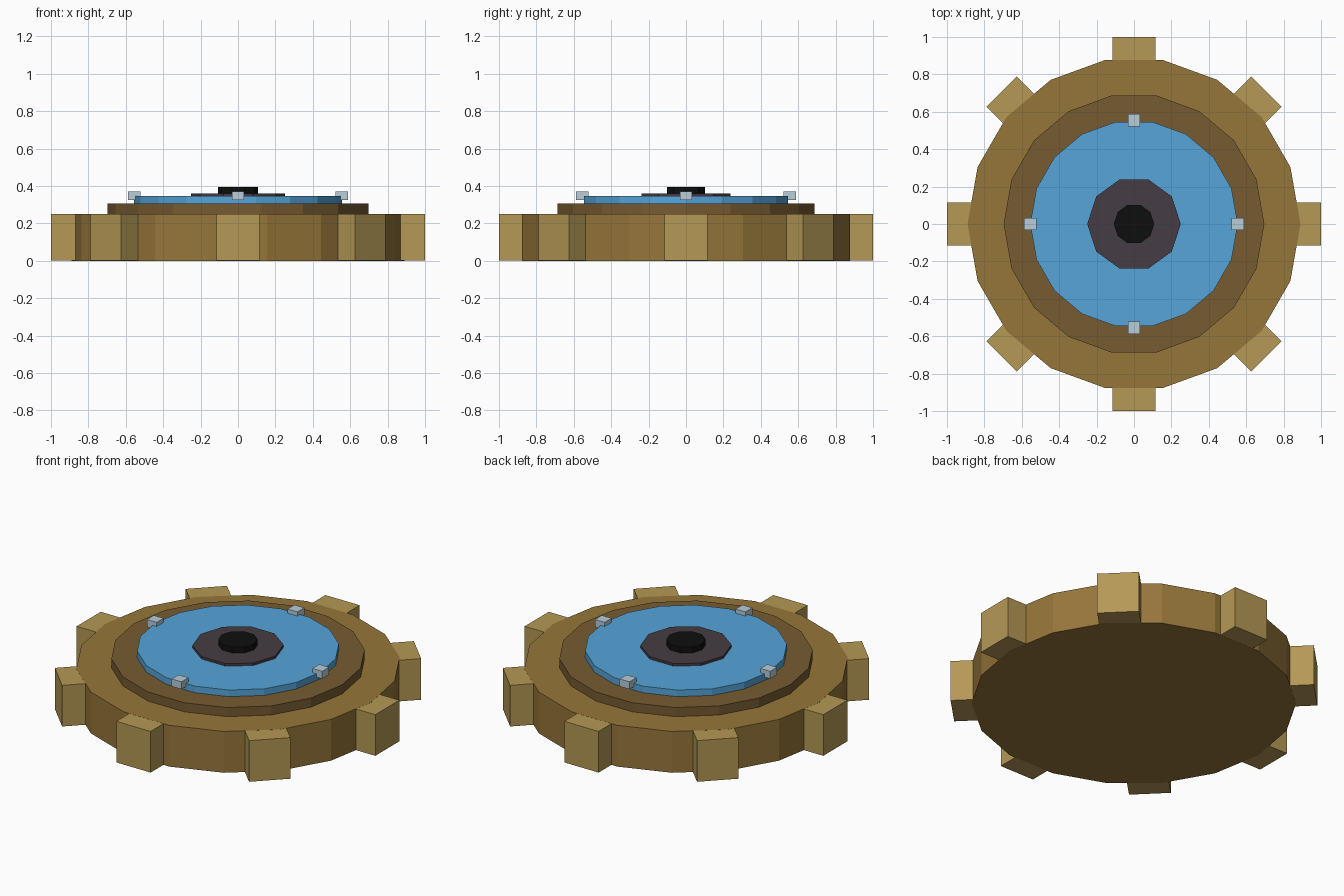
import bpy
import math
from mathutils import Matrix

old = bpy.data.objects.get("Cube")
if old:
    bpy.data.objects.remove(old, do_unlink=True)


def material(name, rgb):
    """Flat material from 0-255 sRGB values, stored as linear."""
    lin = [((c / 255 + 0.055) / 1.055) ** 2.4 if c > 10 else c / 255 / 12.92 for c in rgb]
    mat = bpy.data.materials.new(name)
    mat.use_nodes = True
    mat.diffuse_color = (*lin, 1)
    bsdf = mat.node_tree.nodes["Principled BSDF"]
    bsdf.inputs["Base Color"].default_value = (*lin, 1)
    return mat


bronze = material("bronze", (150, 118, 58))
dark_bronze = material("dark bronze", (118, 91, 49))
brass = material("pale brass", (181, 153, 85))
blue = material("blue glass", (86, 165, 218))
plum = material("dark plum", (69, 60, 67))
black = material("black", (15, 15, 15))
silver = material("pale silver", (184, 205, 216))


def disc(name, sides, radius, bottom, top, mat):
    """Flat-sided disc with a corner on the x axis."""
    bpy.ops.mesh.primitive_cylinder_add(vertices=sides, radius=radius, depth=top - bottom)
    ob = bpy.context.object
    ob.name = name
    ob.data.transform(Matrix.Translation((0, 0, (top + bottom) / 2))
                      @ Matrix.Rotation(math.pi / 2, 4, "Z"))
    ob.data.materials.append(mat)


def block(name, angle, inner, outer, width, bottom, top, mat):
    """Box placed along a spoke at the given angle."""
    bpy.ops.mesh.primitive_cube_add(size=1)
    ob = bpy.context.object
    ob.name = name
    ob.data.transform(Matrix.Rotation(angle, 4, "Z")
                      @ Matrix.Translation(((inner + outer) / 2, 0, (bottom + top) / 2))
                      @ Matrix.Diagonal((outer - inner, width, top - bottom, 1)))
    ob.data.materials.append(mat)


# Stacked discs
disc("gear_body", 18, 0.89, 0, 0.25, bronze)
disc("raised_rim", 18, 0.697, 0.2, 0.305, dark_bronze)
disc("blue_face", 18, 0.555, 0.28, 0.345, blue)
disc("hub_plate", 10, 0.25, 0.32, 0.36, plum)
disc("centre_knob", 10, 0.108, 0.34, 0.395, black)

# Gear teeth, kept a hair inside the body's flat faces
for i in range(8):
    block(f"tooth_{i + 1}", i * math.pi / 4, 0.77, 1.0, 0.23, 0.0005, 0.2495, brass)

# Clips holding the blue face
for i in range(4):
    block(f"clip_{i + 1}", i * math.pi / 2, 0.521, 0.587, 0.066, 0.325, 0.37, silver)
